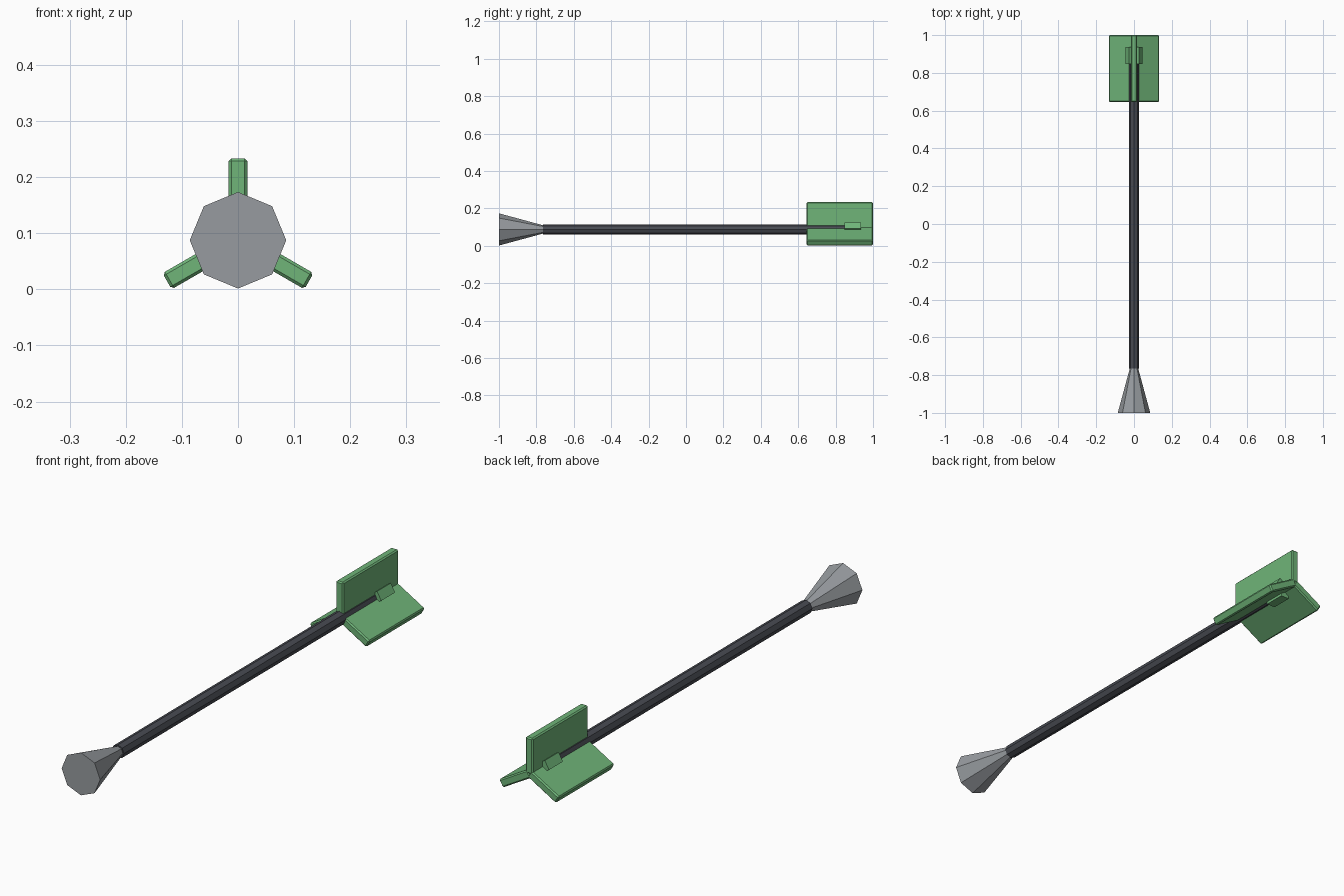
import bpy, bmesh
from math import radians
from mathutils import Matrix, Vector

if "Cube" in bpy.data.objects:
    bpy.data.objects.remove(bpy.data.objects["Cube"])

AXIS_Z = 0.0875  # height of the arrow's centre line


def material(name, rgb):
    m = bpy.data.materials.new(name)
    m.diffuse_color = (*rgb, 1)
    m.use_nodes = True
    m.node_tree.nodes["Principled BSDF"].inputs["Base Color"].default_value = m.diffuse_color
    return m


def finish(name, bm, mat=None):
    bmesh.ops.recalc_face_normals(bm, faces=bm.faces)
    mesh = bpy.data.meshes.new(name)
    bm.to_mesh(mesh)
    bm.free()
    ob = bpy.data.objects.new(name, mesh)
    ob.location.z = AXIS_Z
    bpy.context.collection.objects.link(ob)
    if mat:
        mesh.materials.append(mat)
    return ob


def rod(name, y0, y1, r0, r1, mat=None):
    """Eight-sided tapered rod along y."""
    bm = bmesh.new()
    place = Matrix.Translation((0, (y0 + y1) / 2, 0)) @ Matrix.Rotation(radians(-90), 4, 'X')
    bmesh.ops.create_cone(bm, cap_ends=True, segments=8, radius1=r0, radius2=r1,
                          depth=y1 - y0, matrix=place)
    return finish(name, bm, mat)


def radial_box(name, angle, half_w, y0, y1, length, mat, bevel=0):
    """Box reaching outward from the centre line, turned about y."""
    bm = bmesh.new()
    place = (Matrix.Rotation(radians(angle), 4, 'Y')
             @ Matrix.Translation((0, (y0 + y1) / 2, length / 2))
             @ Matrix.Diagonal(Vector((2 * half_w, y1 - y0, length, 1))))
    bmesh.ops.create_cube(bm, size=1, matrix=place)
    if bevel:
        bmesh.ops.bevel(bm, geom=bm.edges[:], offset=bevel, segments=1,
                        affect='EDGES', profile=0.5)
    return finish(name, bm, mat)


green = material("fin_green", (0.16, 0.46, 0.19))
dark = material("shaft_dark", (0.065, 0.07, 0.085))
steel = material("head_grey", (0.31, 0.33, 0.35))

# Blunt flared head and shaft
rod("head", -1.0, -0.76, 0.086, 0.021, steel)
rod("shaft", -0.765, 0.86, 0.0275, 0.0275, dark)

# Three fins, with a small nock block in each gap between them
for i in range(3):
    radial_box(f"fin_{i + 1}", 120 * i, 0.0165, 0.645, 1.0, 0.146, green, 0.005)
    radial_box(f"nock_block_{i + 1}", 60 + 120 * i, 0.019, 0.848, 0.936, 0.041, green)
